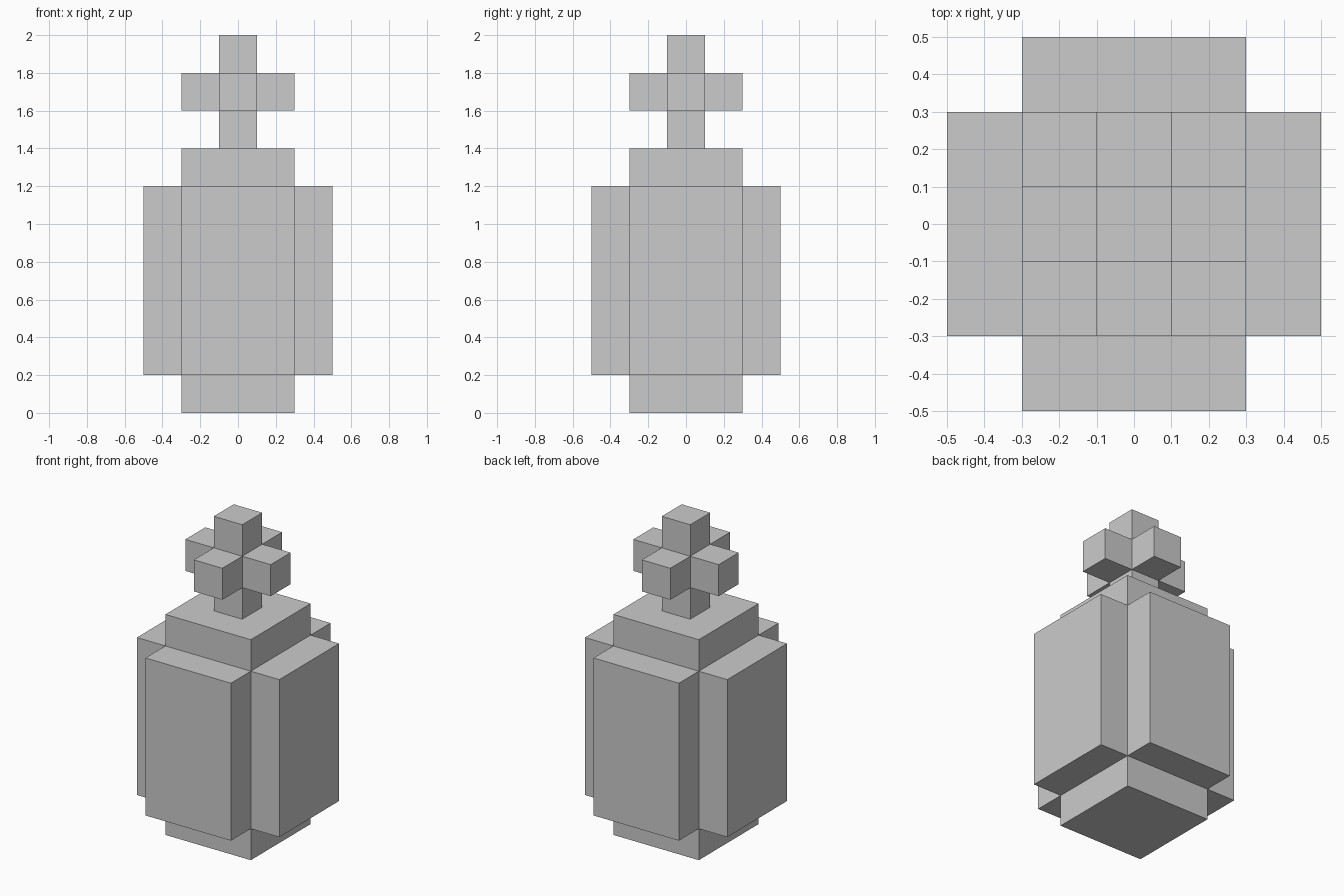
import bpy
import bmesh
from mathutils import Matrix

if "Cube" in bpy.data.objects:
    bpy.data.objects.remove(bpy.data.objects["Cube"])


def block_with_raised_sides(name, size, centre_z, depth):
    """Box whose six faces are each pushed outwards, giving one closed shell."""
    bm = bmesh.new()
    bmesh.ops.create_cube(bm, size=1.0, matrix=Matrix.Diagonal((*size, 1.0)))
    bm.normal_update()
    caps = bmesh.ops.extrude_discrete_faces(bm, faces=bm.faces[:])["faces"]
    for face in caps:
        # Cap centres lie on the axes, so they give the outward direction
        outward = face.calc_center_median().normalized()
        bmesh.ops.translate(bm, verts=face.verts[:], vec=outward * depth)
    bmesh.ops.remove_doubles(bm, verts=bm.verts[:], dist=0.0001)
    bmesh.ops.recalc_face_normals(bm, faces=bm.faces[:])
    mesh = bpy.data.meshes.new(name)
    bm.to_mesh(mesh)
    bm.free()
    obj = bpy.data.objects.new(name, mesh)
    obj.location.z = centre_z
    bpy.context.collection.objects.link(obj)
    return obj


# Body: four side panels, a foot and a shoulder
block_with_raised_sides("bottle_body", (0.6, 0.6, 1.0), 0.7, 0.2)

# Stopper: neck, four arms and a top knob
block_with_raised_sides("cross_stopper", (0.2, 0.2, 0.2), 1.7, 0.2)
